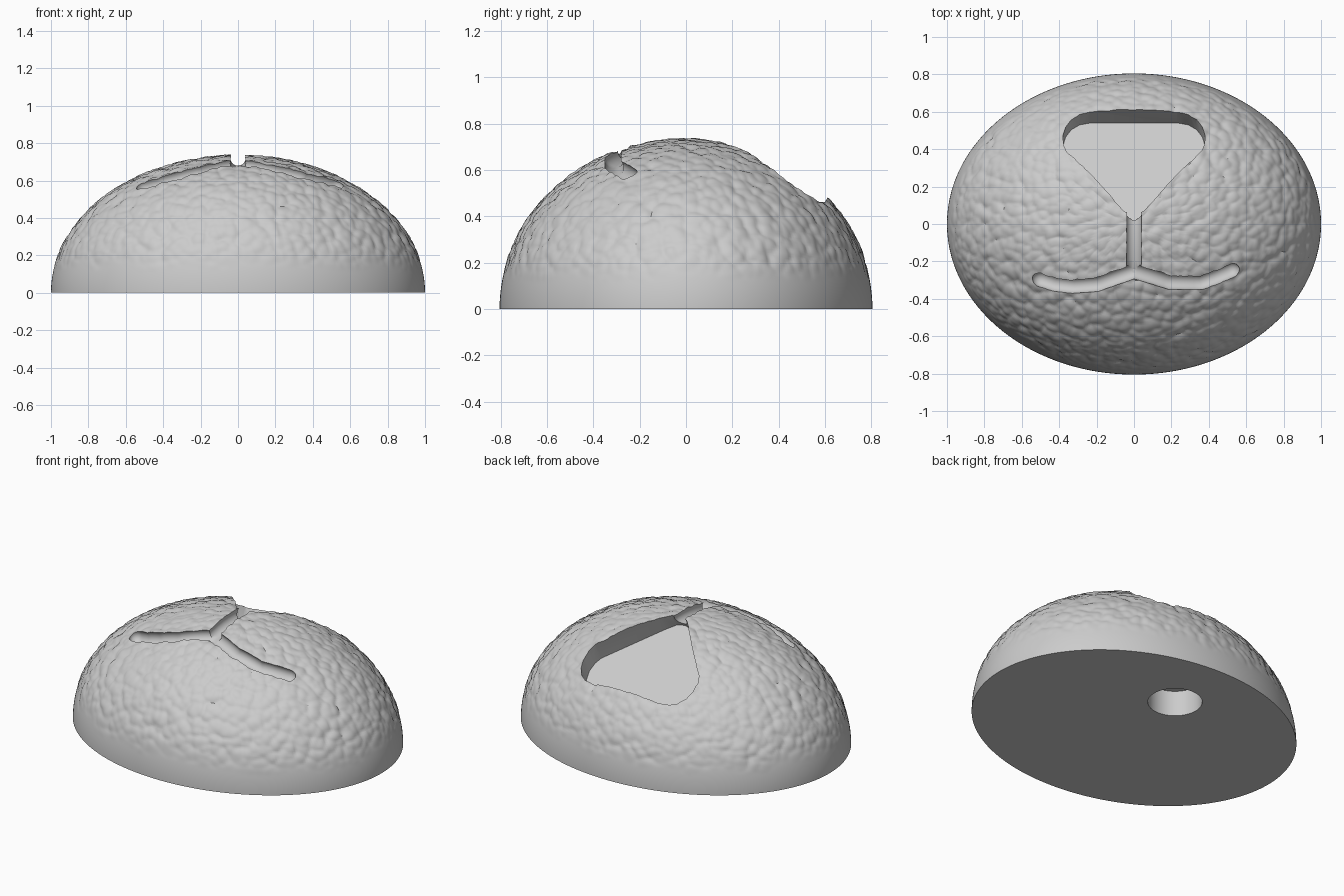
import bpy, bmesh, math
from mathutils import Vector, Matrix, noise

cube = bpy.data.objects.get("Cube")
if cube:
    bpy.data.objects.remove(cube, do_unlink=True)

RX, RY, RZ = 1.0, 0.805, 0.735


def dome_z(x, y):
    return RZ * math.sqrt(max(0, 1 - (x / RX) ** 2 - (y / RY) ** 2))


def add_object(name, bm):
    mesh = bpy.data.meshes.new(name)
    bm.to_mesh(mesh)
    bm.free()
    obj = bpy.data.objects.new(name, mesh)
    bpy.context.collection.objects.link(obj)
    return obj


# Half-ellipsoid shell with a flat base
bm = bmesh.new()
bmesh.ops.create_uvsphere(bm, u_segments=440, v_segments=220, radius=1)
bmesh.ops.delete(bm, geom=[v for v in bm.verts if v.co.z < -0.001], context='VERTS')
bmesh.ops.holes_fill(bm, edges=[e for e in bm.edges if e.is_boundary], sides=0)

# Pebbled skin that fades into a smooth band near the base
for v in bm.verts:
    n = Vector((v.co.x / RX, v.co.y / RY, v.co.z / RZ)).normalized()
    p = Vector((v.co.x * RX, v.co.y * RY, v.co.z * RZ))
    fade = min(1, max(0, (p.z - 0.13 - 0.04 * noise.noise(p * 6)) / 0.1))
    near = noise.voronoi(p * 19 + noise.noise_vector(p * 12) * 0.3)[0][0]
    v.co = p + n * fade * (0.006 - 0.016 * min(near, 1) ** 2)
body = add_object("body", bm)


def groove(name, path, radius=0.042, sink=0.014):
    """Round-ended tube that follows the dome surface."""
    pts = []
    for a, b in zip(path, path[1:]):
        pts += [Vector(a).lerp(Vector(b), i / 6) for i in range(6)]
    pts.append(Vector(path[-1]))
    line = [(p, 1.0) for p in pts]
    # hemispherical ends
    for end, inner, front in ((pts[0], pts[1], True), (pts[-1], pts[-2], False)):
        out = (end - inner).normalized()
        for k in range(1, 6):
            a = k * math.radians(17)
            item = (end + out * radius * math.sin(a), math.cos(a))
            line.insert(0, item) if front else line.append(item)
    curve = bpy.data.curves.new(name, 'CURVE')
    curve.dimensions = '3D'
    curve.bevel_depth = radius
    curve.bevel_resolution = 5
    curve.use_fill_caps = True
    spline = curve.splines.new('POLY')
    spline.points.add(len(line) - 1)
    for sp, (p, r) in zip(spline.points, line):
        sp.co = (p.x, p.y, dome_z(p.x, p.y) - sink, 1)
        sp.radius = r
    temp = bpy.data.objects.new(name, curve)
    bpy.context.collection.objects.link(temp)
    mesh = bpy.data.meshes.new_from_object(
        temp.evaluated_get(bpy.context.evaluated_depsgraph_get()))
    bpy.data.objects.remove(temp)
    bm = bmesh.new()
    bm.from_mesh(mesh)
    bmesh.ops.remove_doubles(bm, verts=bm.verts, dist=0.0001)
    bmesh.ops.recalc_face_normals(bm, faces=bm.faces)
    return add_object(name, bm)


# Mouth: a centre stem and two curved branches
cutters = [
    groove("stem_cutter", [(0, 0.07), (0, -0.25)]),
    groove("mouth_left_cutter",
           [(0, -0.25), (0.1, -0.28), (0.19, -0.308), (0.36, -0.31), (0.44, -0.28), (0.52, -0.245)]),
    groove("mouth_right_cutter",
           [(0, -0.25), (-0.1, -0.285), (-0.2, -0.32), (-0.33, -0.33), (-0.43, -0.318), (-0.5, -0.295)]),
]

# Nose: rounded triangle pressed in along a tilted axis
half = [(0.05, -0.585), (0.1, -0.535), (0.36, -0.235), (0.377, -0.19), (0.38, -0.13),
        (0.365, -0.075), (0.335, -0.03), (0.29, 0.0), (0.23, 0.012)]
outline = [(0, -0.6)] + half + [(-x, v) for x, v in reversed(half)]
bm = bmesh.new()
face = bm.faces.new([bm.verts.new((x, v, 0)) for x, v in outline])
top = bmesh.ops.extrude_face_region(bm, geom=[face])["geom"]
bmesh.ops.translate(bm, vec=(0, 0, 0.5), verts=[g for g in top if isinstance(g, bmesh.types.BMVert)])
bmesh.ops.recalc_face_normals(bm, faces=bm.faces)
bm.transform(Matrix.Translation((0, 0.53, 0.365)) @ Matrix.Rotation(math.radians(-30), 4, 'X'))
cutters.append(add_object("nose_cutter", bm))

# Round blind hole in the base
bm = bmesh.new()
bmesh.ops.create_cone(bm, cap_ends=True, segments=64, radius1=0.155, radius2=0.155, depth=0.32,
                      matrix=Matrix.Translation((0.01, 0.375, 0)))
cutters.append(add_object("base_hole_cutter", bm))

bpy.context.view_layer.objects.active = body
for cutter in cutters:
    cutter.hide_render = True
    mod = body.modifiers.new(cutter.name, 'BOOLEAN')
    mod.operation = 'DIFFERENCE'
    mod.solver = 'EXACT'
    mod.object = cutter
    bpy.ops.object.modifier_apply(modifier=mod.name)
    bpy.data.objects.remove(cutter, do_unlink=True)

# Single matte grey
grey = bpy.data.materials.new("light_grey")
grey.use_nodes = True
colour = (0.6, 0.6, 0.6, 1)
grey.diffuse_color = colour
grey.node_tree.nodes["Principled BSDF"].inputs["Base Color"].default_value = colour
body.data.materials.clear()
body.data.materials.append(grey)

bpy.ops.object.select_all(action='DESELECT')
body.select_set(True)
bpy.ops.object.shade_smooth_by_angle(angle=math.radians(38))
